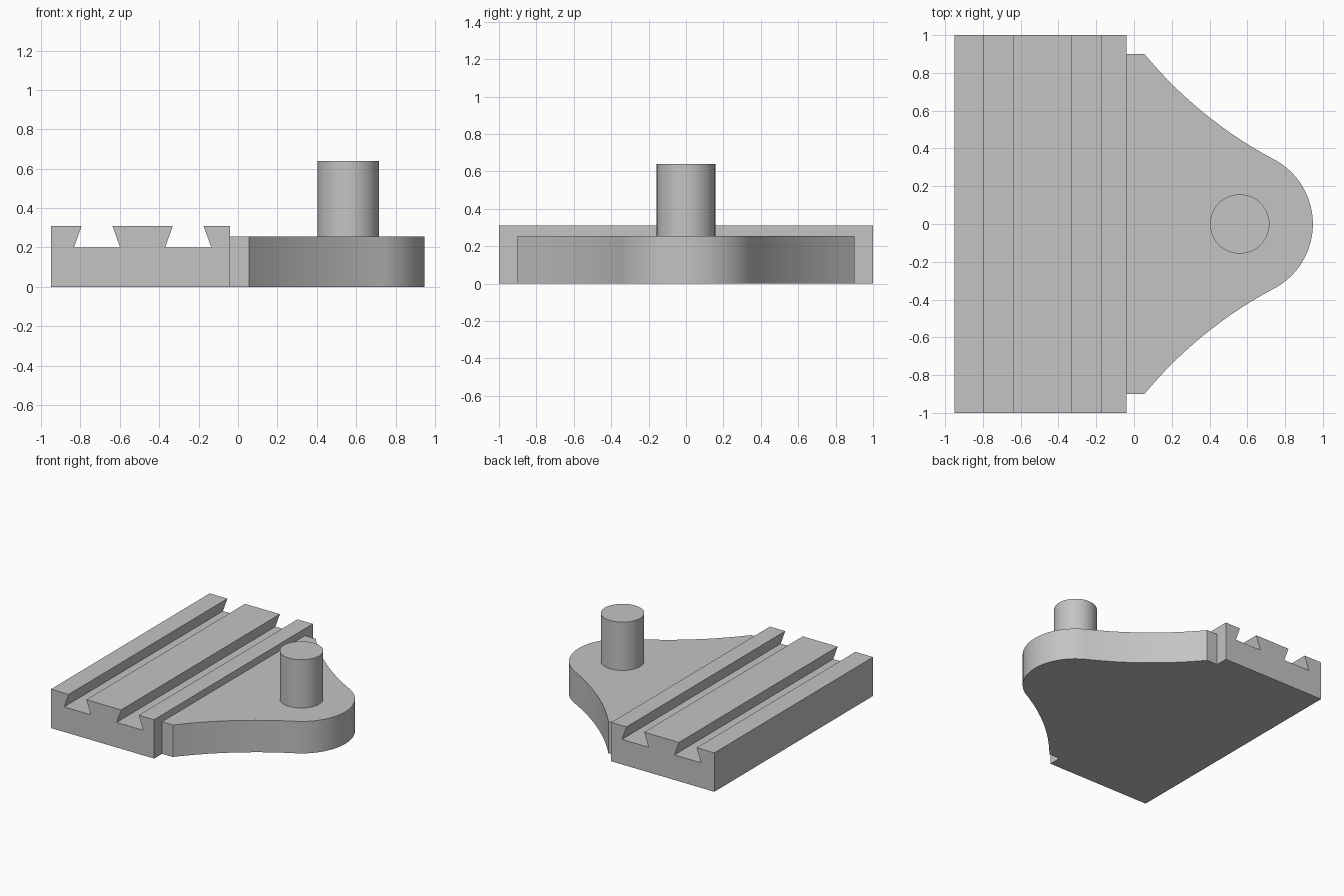
import bpy
import bmesh
import math
from mathutils import Vector

cube = bpy.data.objects.get("Cube")
if cube:
    bpy.data.objects.remove(cube, do_unlink=True)

metal = bpy.data.materials.new("plain grey")
metal.use_nodes = True
GREY = (0.55, 0.55, 0.55, 1)
metal.diffuse_color = GREY
metal.node_tree.nodes["Principled BSDF"].inputs["Base Color"].default_value = GREY


def extrude_profile(name, points, offset):
    """Close a planar profile and extrude it along offset."""
    bm = bmesh.new()
    face = bm.faces.new([bm.verts.new(p) for p in points])
    result = bmesh.ops.extrude_face_region(bm, geom=[face], use_keep_orig=True)
    moved = [v for v in result["geom"] if isinstance(v, bmesh.types.BMVert)]
    bmesh.ops.translate(bm, vec=offset, verts=moved)
    bmesh.ops.recalc_face_normals(bm, faces=bm.faces)
    mesh = bpy.data.meshes.new(name)
    bm.to_mesh(mesh)
    bm.free()
    mesh.materials.append(metal)
    obj = bpy.data.objects.new(name, mesh)
    bpy.context.collection.objects.link(obj)
    bpy.ops.object.select_all(action='DESELECT')
    obj.select_set(True)
    bpy.context.view_layer.objects.active = obj
    bpy.ops.object.shade_smooth_by_angle(angle=math.radians(25))
    return obj


def arc(center, radius, start, end, steps):
    """Points along a circular arc in the xy plane."""
    return [center + radius * Vector((math.cos(a), math.sin(a)))
            for a in (start + (end - start) * i / steps for i in range(steps + 1))]


# Slotted block: two dovetail grooves run the full depth
LEFT, RIGHT, TOP, FLOOR = -0.95, -0.04, 0.31, 0.20
profile = [(LEFT, 0), (LEFT, TOP)]
for mid in (-0.716, -0.253):
    profile += [(mid - 0.078, TOP), (mid - 0.117, FLOOR),
                (mid + 0.117, FLOOR), (mid + 0.078, TOP)]
profile += [(RIGHT, TOP), (RIGHT, 0)]
extrude_profile("slotted_block", [(x, -1, z) for x, z in profile], (0, 2, 0))

# Tapered plate: concave flank sweeping into a round nose
PLATE_TOP = 0.255
nose_center = Vector((0.56, 0))
nose_angle = math.radians(64)
nose = arc(nose_center, 0.387, 0, nose_angle, 20)
start, end = nose[-1], Vector((0.055, 0.9))
chord = end - start
sag = 0.042
flank_radius = (chord.length ** 2 / 4 + sag ** 2) / (2 * sag)
outward = Vector((chord.y, -chord.x)).normalized()
flank_center = (start + end) / 2 + outward * (flank_radius - sag)
a0, a1 = (math.atan2(*(p - flank_center).yx) % math.tau for p in (start, end))
flank = arc(flank_center, flank_radius, a0, a1, 16)
half = nose + flank[1:] + [Vector((RIGHT, 0.9))]
outline = half + [Vector((p.x, -p.y)) for p in reversed(half[1:])]
extrude_profile("tapered_plate", [(p.x, p.y, 0) for p in outline], (0, 0, PLATE_TOP))

# Upright peg on the nose
ring = arc(nose_center, 0.157, 0, math.tau, 64)[:-1]
extrude_profile("peg", [(p.x, p.y, PLATE_TOP) for p in ring], (0, 0, 0.64 - PLATE_TOP))
